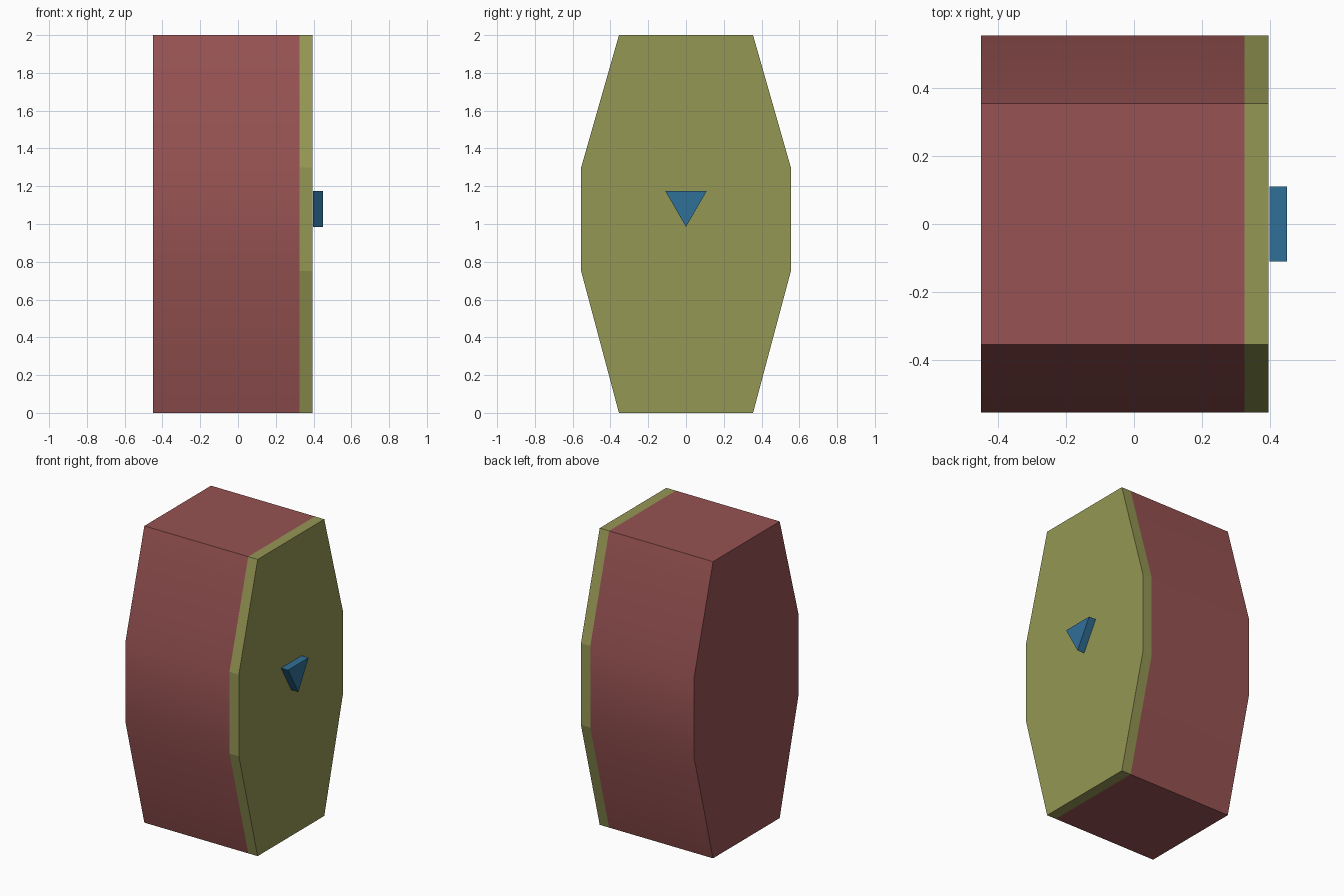
import bpy, bmesh, math

if "Cube" in bpy.data.objects:
    bpy.data.objects.remove(bpy.data.objects["Cube"])


def material(name, rgb):
    mat = bpy.data.materials.new(name)
    mat.diffuse_color = (*rgb, 1)
    mat.use_nodes = True
    mat.node_tree.nodes["Principled BSDF"].inputs["Base Color"].default_value = mat.diffuse_color
    return mat


def prism(name, profile, x0, x1, mat, caps=(True, True)):
    """Extrude a (y, z) outline along x, with optional end caps."""
    bm = bmesh.new()
    rings = [[bm.verts.new((x, y, z)) for y, z in profile] for x in (x0, x1)]
    n = len(profile)
    for i in range(n):
        j = (i + 1) % n
        bm.faces.new((rings[0][i], rings[0][j], rings[1][j], rings[1][i]))
    if caps[0]:
        bm.faces.new(rings[0][::-1])
    if caps[1]:
        bm.faces.new(rings[1])
    mesh = bpy.data.meshes.new(name)
    bm.to_mesh(mesh)
    bm.free()
    mesh.materials.append(mat)
    obj = bpy.data.objects.new(name, mesh)
    bpy.context.collection.objects.link(obj)
    return obj


red = material("red", (0.31, 0.085, 0.085))
olive = material("olive", (0.30, 0.31, 0.09))
blue = material("blue", (0.03, 0.16, 0.31))

# Elongated octagon outline, mirrored across y
half = [(0.355, 0), (0.555, 0.75), (0.555, 1.3), (0.355, 2)]
outline = half + [(-y, z) for y, z in reversed(half)]

# Main body, open where the lid covers it, soft long sides
body = prism("body", outline, -0.45, 0.325, red, caps=(True, False))
bpy.context.view_layer.objects.active = body
body.select_set(True)
bpy.ops.object.shade_smooth_by_angle(angle=math.radians(30))

# Flat-shaded lid closing the body
prism("lid", outline, 0.325, 0.395, olive, caps=(False, True))

# Triangular emblem pointing down
triangle = [(0, 0.985), (0.11, 1.175), (-0.11, 1.175)]
prism("triangle_badge", triangle, 0.398, 0.45, blue)
